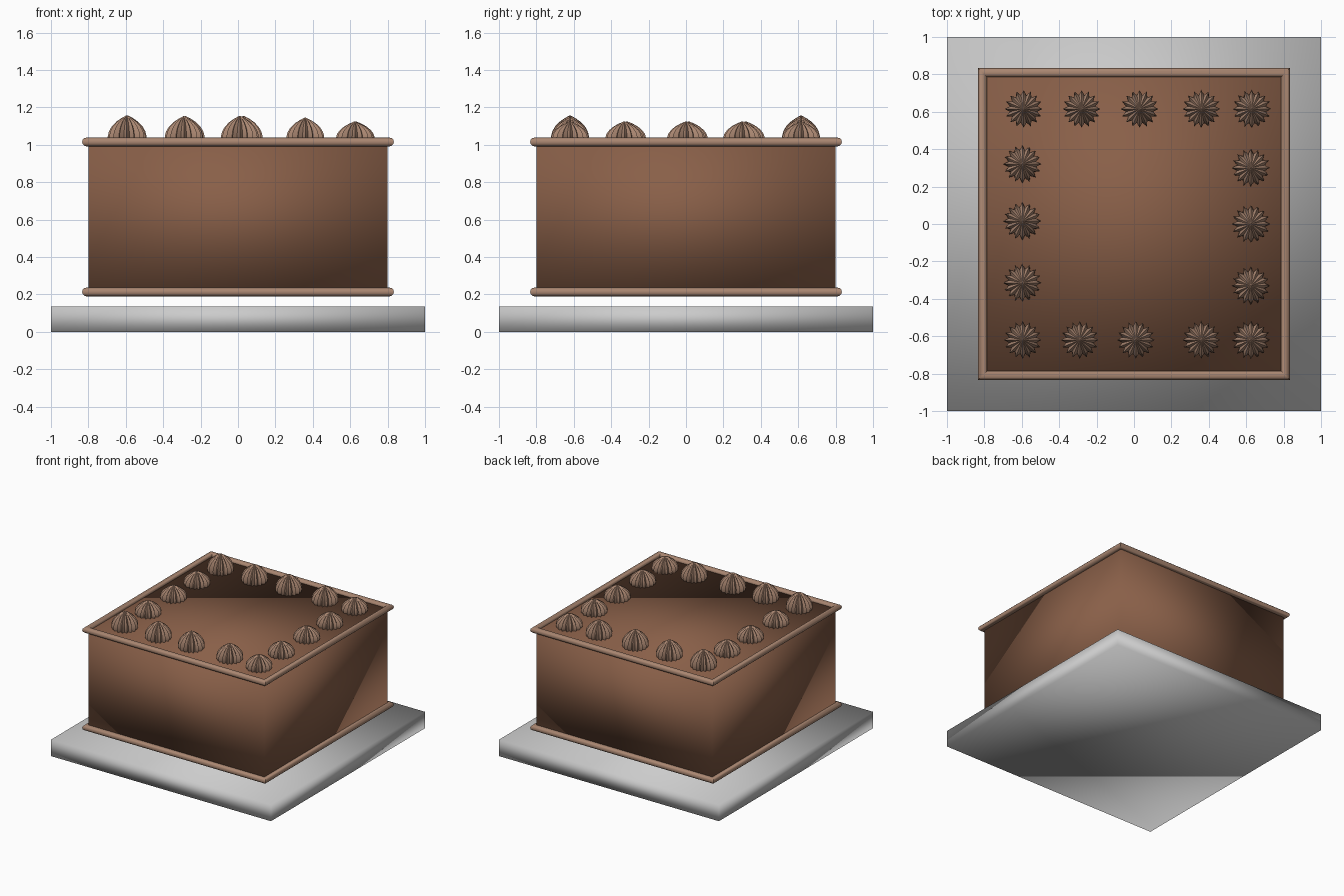
import bpy, bmesh, math

if "Cube" in bpy.data.objects:
    bpy.data.objects.remove(bpy.data.objects["Cube"])


def material(name, color):
    m = bpy.data.materials.new(name)
    m.diffuse_color = (*color, 1)
    m.use_nodes = True
    m.node_tree.nodes["Principled BSDF"].inputs["Base Color"].default_value = m.diffuse_color
    return m


chocolate = material("chocolate", (0.25, 0.115, 0.065))
cream = material("cocoa_cream", (0.40, 0.24, 0.165))


def finish(name, bm, mat=None, angle=None):
    bmesh.ops.recalc_face_normals(bm, faces=bm.faces)
    me = bpy.data.meshes.new(name)
    bm.to_mesh(me)
    bm.free()
    if mat:
        me.materials.append(mat)
    ob = bpy.data.objects.new(name, me)
    bpy.context.collection.objects.link(ob)
    for p in me.polygons:
        p.use_smooth = True
    if angle:
        bpy.context.view_layer.objects.active = ob
        ob.select_set(True)
        bpy.ops.object.shade_smooth_by_angle(angle=math.radians(angle))
        ob.select_set(False)
    return ob


def box(name, half, z0, z1, mat=None):
    bm = bmesh.new()
    bmesh.ops.create_cube(bm, size=1)
    for v in bm.verts:
        v.co = (v.co.x * 2 * half, v.co.y * 2 * half, z0 + (v.co.z + 0.5) * (z1 - z0))
    return finish(name, bm, mat)


def loft(bm, rings, closed=False):
    n = len(rings[0])
    pairs = list(zip(rings, rings[1:]))
    if closed:
        pairs.append((rings[-1], rings[0]))
    for a, b in pairs:
        for i in range(n):
            j = (i + 1) % n
            bm.faces.new((a[i], a[j], b[j], b[i]))


def square_trim(name, z, centre=0.81, r=0.0235, sides=12):
    # round tube mitred at the four corners
    bm = bmesh.new()
    rings = []
    for sx, sy in ((1, 1), (-1, 1), (-1, -1), (1, -1)):
        ring = []
        for i in range(sides):
            a = 2 * math.pi * i / sides
            d = centre + r * math.cos(a)
            ring.append(bm.verts.new((sx * d, sy * d, z + r * math.sin(a))))
        rings.append(ring)
    loft(bm, rings, closed=True)
    return finish(name, bm, cream, 40)


PROFILE = [(0.090, 0), (0.099, 0.12), (0.101, 0.25), (0.095, 0.42), (0.080, 0.6),
           (0.056, 0.77), (0.029, 0.90), (0.010, 0.97), (0.002, 1)]


def dollop(name, x, y, h, points=16):
    # piped star: alternating ridges and grooves
    bm = bmesh.new()
    rings = []
    for r, t in PROFILE:
        ring = []
        for i in range(points * 2):
            a = math.pi * i / points
            q = r * (1 if i % 2 == 0 else 0.74)
            ring.append(bm.verts.new((x + q * math.cos(a), y + q * math.sin(a), 1.01 + h * t)))
        rings.append(ring)
    loft(bm, rings)
    bm.faces.new(rings[0])
    bm.faces.new(rings[-1])
    return finish(name, bm, cream, 30)


# cake board and cake
box("cake_board", 1.0, 0.0, 0.135)
box("cake_body", 0.8, 0.2125, 1.0125, chocolate)

# piped borders
square_trim("top_border", 1.015)
square_trim("bottom_border", 0.213)

# back and front rows of dollops
for label, y, xs in (("back", 0.615, (-0.59, -0.28, 0.03, 0.36, 0.63)),
                     ("front", -0.62, (-0.595, -0.29, 0.01, 0.36, 0.625))):
    for i, x in enumerate(xs):
        dollop(f"{label}_dollop_{i + 1}", x, y, (0.147, 0.143, 0.145, 0.136, 0.115)[i])

# side columns of dollops
for label, x, ys in (("left", -0.597, (0.32, 0.015, -0.315)),
                     ("right", 0.625, (0.30, 0.0, -0.33))):
    for i, y in enumerate(ys):
        dollop(f"{label}_dollop_{i + 1}", x, y, 0.115)
